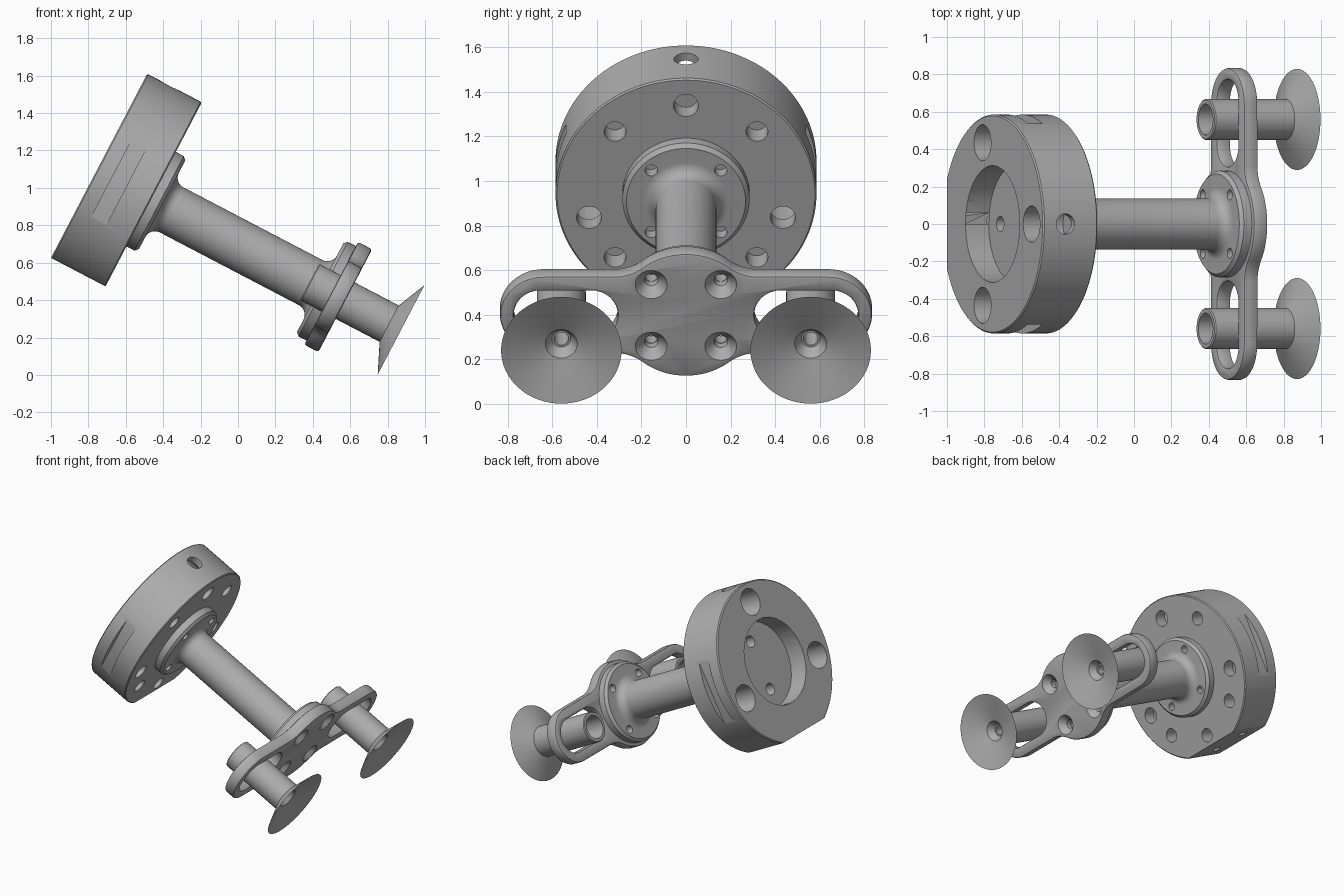
import bpy, bmesh
from math import sin, cos, radians, pi, atan2, degrees, hypot
from mathutils import Matrix, Vector

cube = bpy.data.objects.get("Cube")
if cube:
    bpy.data.objects.remove(cube, do_unlink=True)

# Parts are modelled along +X, then tilted into place
TILT = Matrix.Translation((-0.756, 0, 1.092)) @ Matrix.Rotation(radians(27.6), 4, 'Y')

steel = bpy.data.materials.new("grey_metal")
steel.use_nodes = True
GREY = (0.42, 0.42, 0.42, 1)
steel.diffuse_color = GREY
steel.node_tree.nodes["Principled BSDF"].inputs["Base Color"].default_value = GREY


def add_object(name, bm):
    bmesh.ops.recalc_face_normals(bm, faces=bm.faces)
    mesh = bpy.data.meshes.new(name)
    bm.to_mesh(mesh)
    bm.free()
    mesh.materials.append(steel)
    obj = bpy.data.objects.new(name, mesh)
    bpy.context.collection.objects.link(obj)
    return obj


def lathe(name, profile, steps=96):
    """Spin (x, radius) points round the X axis; a loop if no point is on the axis."""
    bm = bmesh.new()
    verts = [bm.verts.new((x, 0, r)) for x, r in profile]
    edges = [bm.edges.new(p) for p in zip(verts, verts[1:])]
    if min(r for x, r in profile) > 0:
        edges.append(bm.edges.new((verts[-1], verts[0])))
    bmesh.ops.spin(bm, geom=verts + edges, cent=(0, 0, 0), axis=(1, 0, 0),
                   angle=2 * pi, steps=steps, use_merge=True)
    bmesh.ops.remove_doubles(bm, verts=bm.verts, dist=1e-5)
    return add_object(name, bm)


def arc(cx, cy, r, start, end, n=10):
    angles = [radians(start + (end - start) * i / n) for i in range(n + 1)]
    return [(cx + r * cos(a), cy + r * sin(a)) for a in angles]


def slab(name, outline, x0, x1):
    """Extrude a (y, z) outline along X."""
    bm = bmesh.new()
    face = bm.faces.new([bm.verts.new((x0, y, z)) for y, z in outline])
    new = bmesh.ops.extrude_face_region(bm, geom=[face])["geom"]
    bmesh.ops.translate(bm, vec=(x1 - x0, 0, 0),
                        verts=[v for v in new if isinstance(v, bmesh.types.BMVert)])
    bmesh.ops.remove_doubles(bm, verts=bm.verts, dist=1e-5)
    return add_object(name, bm)


def apply(obj, mod):
    bpy.context.view_layer.objects.active = obj
    bpy.ops.object.modifier_apply(modifier=mod.name)


def cut(obj, cutter):
    cutter.hide_render = True
    mod = obj.modifiers.new("cut", 'BOOLEAN')
    mod.operation, mod.solver, mod.object = 'DIFFERENCE', 'EXACT', cutter
    bpy.context.view_layer.update()
    apply(obj, mod)
    bpy.data.objects.remove(cutter, do_unlink=True)


def drill(obj, x0, x1, y, z, r0, r1=None):
    """Bore a round or conical hole along X."""
    tool = lathe("cutter", [(x0, 0), (x0, r0), (x1, r1 or r0), (x1, 0)], 32)
    tool.data.transform(Matrix.Translation((0, y, z)))
    cut(obj, tool)


def drill_up(obj, x, y, z0, z1, r):
    """Bore a round hole along Z."""
    bm = bmesh.new()
    bmesh.ops.create_cone(bm, cap_ends=True, segments=32, radius1=r, radius2=r,
                          depth=z1 - z0, matrix=Matrix.Translation((x, y, (z0 + z1) / 2)))
    cut(obj, add_object("cutter", bm))


def cut_box(obj, low, high):
    bm = bmesh.new()
    low, high = Vector(low), Vector(high)
    bmesh.ops.create_cube(bm, size=1, matrix=Matrix.Translation((low + high) / 2)
                          @ Matrix.Diagonal((*(high - low), 1)))
    cut(obj, add_object("cutter", bm))


# Mounting disc: recess, bottom flat and side slots
R, T, C = 0.585, 0.329, 0.007
disc = lathe("mounting_disc", [(0, 0), (0, R - C), (C, R), (T - C, R), (T, R - C), (T, 0)], 128)
drill(disc, -0.1, 0.14, 0, 0, 0.313)
cut_box(disc, (-1, -1, -1), (1, 1, -0.526))
for side in (-1, 1):
    ys = sorted((side * 0.538, side * 0.8))
    cut_box(disc, (0.09, ys[0], -0.4), (0.18, ys[1], 0.4))

# Disc holes: three counterbored bolts, blind pin holes, recess holes, rim holes
for a in (90, -15, 195):
    y, z = 0.45 * cos(radians(a)), 0.45 * sin(radians(a))
    drill(disc, 0.2, 0.4, y, z, 0.056)
    drill(disc, -0.1, 0.24, y, z, 0.097)
for a in (45, 135, -45, -135, -90):
    drill(disc, 0.22, 0.4, 0.45 * cos(radians(a)), 0.45 * sin(radians(a)), 0.049)
for z in (-0.18, 0.18):
    drill(disc, 0.1, 0.22, 0, z, 0.042)
drill_up(disc, 0.134, 0, 0.5, 0.7, 0.055)
for y in (-0.14, 0.14):
    drill_up(disc, 0.134, y, -0.7, -0.47, 0.03)

# Shaft with a filleted flange at each end
F, S, E = 0.285, 0.136, 0.018
half = [(T, 0), (T, F), (0.395 - E, F), (0.395, F - E)]
half += arc(0.453, S + 0.058, 0.058, 180, 270)
middle = (T + 1.415) / 2
shaft = lathe("flanged_shaft", half + [(2 * middle - x, r) for x, r in reversed(half)])
BOLTS = [(y, z) for y in (-0.156, 0.156) for z in (-0.156, 0.156)]
for y, z in BOLTS:
    drill(shaft, T + 0.005, 0.6, y, z, 0.028)
    drill(shaft, 1.2, 1.5, y, z, 0.028)

# Cross plate: round centre blended into two slotted wings
X0, X1, LOBE, WING, BLEND = 1.415, 1.5, 0.31, 0.195, 0.2
by, bz = (((LOBE + BLEND) ** 2 - (WING + BLEND) ** 2) ** 0.5, WING + BLEND)
turn = degrees(atan2(bz, by))
quarter = (arc(0.639, 0, WING, 0, 90, 16) + arc(by, bz, BLEND, -90, turn - 180)[1:]
           + arc(0, 0, LOBE, turn, 90)[1:])
upper = quarter + [(-y, z) for y, z in reversed(quarter[:-1])]
outline = upper + [(y, -z) for y, z in reversed(upper[1:-1])]
plate = slab("cross_plate", outline, X0, X1)
for side in (-1, 1):
    slot = arc(0.65, 0, 0.122, -90, 90, 16) + arc(0.428, 0, 0.122, 90, 270, 16)
    cut(plate, slab("cutter", [(side * y, z) for y, z in slot], X0 - 0.1, X1 + 0.1))
bevel = plate.modifiers.new("bevel", 'BEVEL')
bevel.width, bevel.segments = 0.012, 2
bevel.limit_method, bevel.angle_limit = 'ANGLE', radians(50)
apply(plate, bevel)
for y, z in BOLTS:
    drill(plate, X0 - 0.1, X1 + 0.1, y, z, 0.03)
    drill(plate, X1 - 0.045, X1 + 0.002, y, z, 0.03, 0.073)

# Suction cups on hollow stems, one in each slot
CUP = [(1.285, 0.083), (1.285, 0.104), (1.291, 0.11), (1.765, 0.11), (1.837, 0.27),
       (1.833, 0.255), (1.79, 0.12), (1.775, 0.072), (1.725, 0.042), (1.725, 0.032),
       (1.6, 0.032), (1.6, 0.083)]
cups = []
for name, y in (("left_suction_cup", 0.559), ("right_suction_cup", -0.559)):
    cup = lathe(name, CUP, 64)
    cup.data.transform(Matrix.Translation((0, y, 0)))
    cups.append(cup)

# Tilt everything into place and smooth the curved faces
bpy.ops.object.select_all(action='DESELECT')
for obj in [disc, shaft, plate] + cups:
    obj.data.transform(TILT)
    obj.select_set(True)
    bpy.context.view_layer.objects.active = obj
bpy.ops.object.shade_smooth_by_angle(angle=radians(30))
